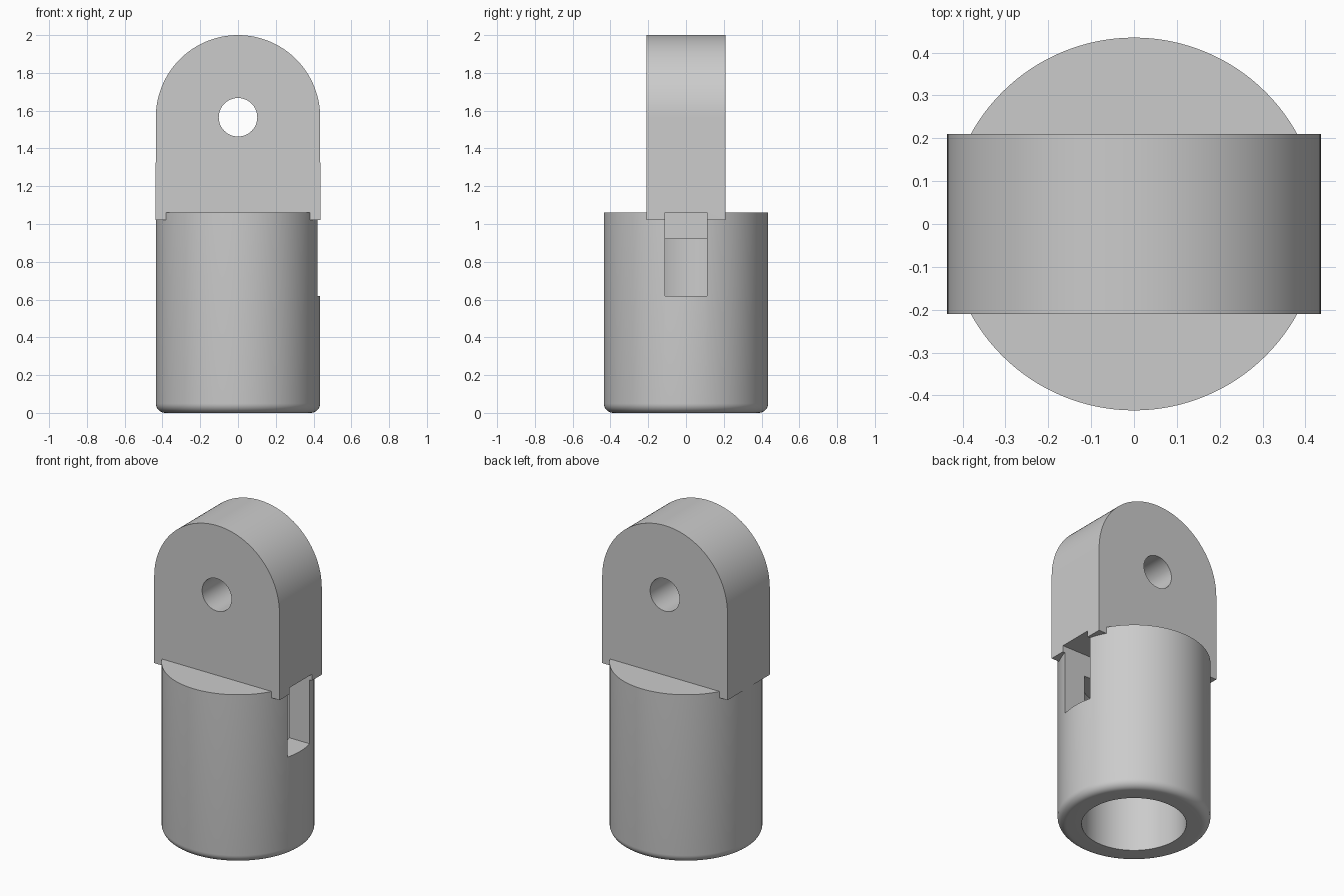
import bpy, bmesh
from math import sin, cos, pi, radians

if "Cube" in bpy.data.objects:
    bpy.data.objects.remove(bpy.data.objects["Cube"], do_unlink=True)

R = 0.435          # barrel radius
TOP = 1.06         # barrel height
BORE_R, BORE_TOP = 0.298, 0.92
FILLET = 0.05
HOLE_Z, HOLE_R = 1.565, 0.102
LUG_W, LUG_Y, LUG_Z = 0.436, 0.21, 1.02

steel = bpy.data.materials.new("plain_grey")
steel.use_nodes = True
grey = (0.6, 0.6, 0.6, 1)
steel.diffuse_color = grey
steel.node_tree.nodes["Principled BSDF"].inputs["Base Color"].default_value = grey


def make_object(name, bm):
    bmesh.ops.recalc_face_normals(bm, faces=bm.faces)
    mesh = bpy.data.meshes.new(name)
    bm.to_mesh(mesh)
    bm.free()
    mesh.materials.append(steel)
    obj = bpy.data.objects.new(name, mesh)
    bpy.context.collection.objects.link(obj)
    return obj


def lathe(name, profile, steps=128):
    """Revolve (radius, z) points about the z axis."""
    bm = bmesh.new()
    verts = [bm.verts.new((r, 0, z)) for r, z in profile]
    edges = [bm.edges.new(pair) for pair in zip(verts, verts[1:])]
    bmesh.ops.spin(bm, geom=verts + edges, cent=(0, 0, 0), axis=(0, 0, 1),
                   angle=2 * pi, steps=steps)
    bmesh.ops.remove_doubles(bm, verts=bm.verts, dist=0.0001)
    return make_object(name, bm)


def extrude_y(name, outline, half):
    """Extrude (x, z) points from y = -half to y = half."""
    bm = bmesh.new()
    face = bm.faces.new([bm.verts.new((x, -half, z)) for x, z in outline])
    moved = bmesh.ops.extrude_face_region(bm, geom=[face])["geom"]
    bmesh.ops.translate(bm, vec=(0, 2 * half, 0),
                        verts=[v for v in moved if isinstance(v, bmesh.types.BMVert)])
    return make_object(name, bm)


def arc(cx, cz, r, start, end, n):
    angles = [start + (end - start) * i / n for i in range(n + 1)]
    return [(cx + r * cos(a), cz + r * sin(a)) for a in angles]


def combine(target, other, operation):
    mod = target.modifiers.new("combine", 'BOOLEAN')
    mod.operation, mod.object, mod.solver = operation, other, 'EXACT'
    bpy.context.view_layer.objects.active = target
    bpy.ops.object.modifier_apply(modifier=mod.name)
    bpy.data.objects.remove(other, do_unlink=True)


# Barrel with rounded lower edge and blind bore
profile = [(0, BORE_TOP), (BORE_R, BORE_TOP), (BORE_R, 0)]
profile += arc(R - FILLET, FILLET, FILLET, -pi / 2, 0, 8)
profile += [(R, TOP), (0, TOP)]
body = lathe("clevis_body", profile)

# Round-topped lug
outline = [(-LUG_W, LUG_Z), (LUG_W, LUG_Z)] + arc(0, HOLE_Z, 2 - HOLE_Z, 0, pi, 64)
combine(body, extrude_y("lug", outline, LUG_Y), 'UNION')

# Pin hole through the lug
hole = arc(0, HOLE_Z, HOLE_R, 0, 2 * pi, 64)[:-1]
combine(body, extrude_y("pin_hole", hole, 0.5), 'DIFFERENCE')

# Side slot opening into the bore
slot = [(0, 0.62), (0.6, 0.62), (0.6, TOP), (0, TOP)]
combine(body, extrude_y("side_slot", slot, 0.11), 'DIFFERENCE')

bpy.ops.object.select_all(action='DESELECT')
body.select_set(True)
bpy.context.view_layer.objects.active = body
bpy.ops.object.shade_smooth_by_angle(angle=radians(30))
